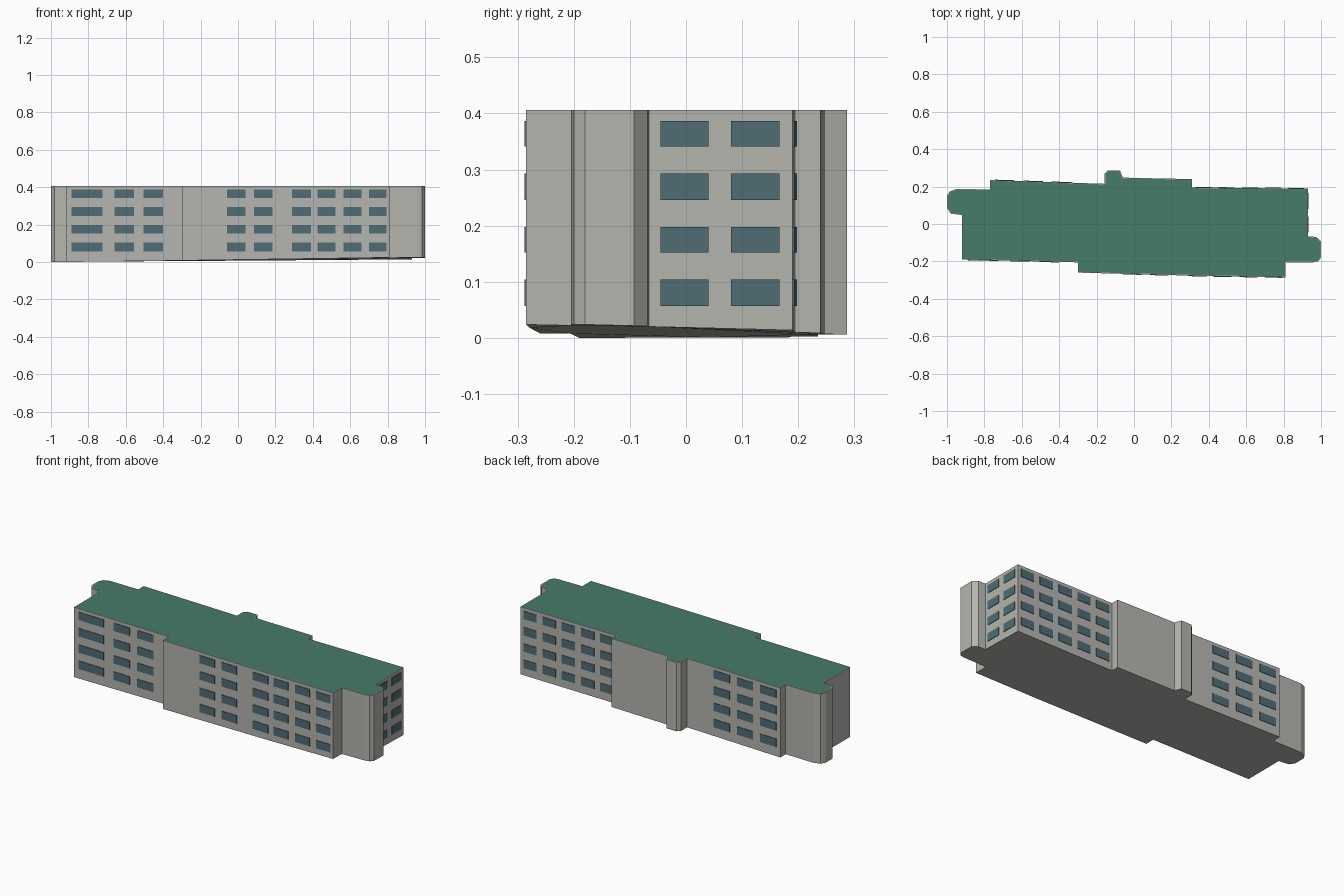
import bpy, bmesh
from mathutils import Vector

if "Cube" in bpy.data.objects:
    bpy.data.objects.remove(bpy.data.objects["Cube"])


def material(name, rgb):
    m = bpy.data.materials.new(name)
    m.diffuse_color = (*rgb, 1)
    m.use_nodes = True
    m.node_tree.nodes["Principled BSDF"].inputs["Base Color"].default_value = m.diffuse_color
    return m


WALL = material("grey wall", (0.46, 0.46, 0.43))
COPING = material("pale coping", (0.50, 0.44, 0.36))
ROOF = material("green roof", (0.062, 0.20, 0.145))
GLASS = material("blue glass", (0.082, 0.15, 0.178))

TOP = 0.406
# Footprint, counterclockwise from the front left corner
OUTLINE = [
    (-0.92, -0.19), (-0.30, -0.205), (-0.30, -0.26), (0.41, -0.279), (0.81, -0.285),
    (0.81, -0.205), (0.957, -0.205), (0.985, -0.20), (1.0, -0.18), (1.0, -0.093),
    (0.975, -0.069), (0.93, -0.066),
    (0.93, 0.19), (0.31, 0.195), (0.31, 0.24), (-0.06, 0.248), (-0.075, 0.287),
    (-0.14, 0.287), (-0.157, 0.27), (-0.157, 0.215), (-0.77, 0.235), (-0.77, 0.185),
    (-0.95, 0.187), (-0.985, 0.175), (-1.0, 0.15), (-1.0, 0.085), (-0.98, 0.055),
    (-0.92, 0.048),
]


def ground(x, y):
    # Base follows gently sloping ground
    return max(0.0, 0.0095 + 0.0097 * x - y * (0.01 + 0.016 * x))


def finish(bm, name, mats):
    me = bpy.data.meshes.new(name)
    bm.to_mesh(me)
    bm.free()
    for m in mats:
        me.materials.append(m)
    ob = bpy.data.objects.new(name, me)
    bpy.context.collection.objects.link(ob)


# Building block with an inset roof
bm = bmesh.new()
low = [bm.verts.new((x, y, ground(x, y))) for x, y in OUTLINE]
high = [bm.verts.new((x, y, TOP)) for x, y in OUTLINE]
n = len(OUTLINE)
for i in range(n):
    j = (i + 1) % n
    bm.faces.new((low[i], low[j], high[j], high[i]))
bm.faces.new(low[::-1])
roof = bm.faces.new(high)
bm.normal_update()
rim = bmesh.ops.inset_region(bm, faces=[roof], thickness=0.005)["faces"]
for f in rim:
    f.material_index = 1
roof.material_index = 2
finish(bm, "building", [WALL, COPING, ROOF])

# Window plates: (name, wall start, wall end, axis of spans, spans)
ROWS = [(0.057, 0.104), (0.152, 0.198), (0.246, 0.293), (0.341, 0.387)]
WALLS = [
    ("front_left_windows", 0, 1, 0, [(-0.89, -0.725), (-0.66, -0.555), (-0.505, -0.40)]),
    ("front_centre_windows", 2, 3, 0, [(-0.06, 0.04), (0.085, 0.185), (0.29, 0.39)]),
    ("front_right_windows", 3, 4, 0, [(0.425, 0.52), (0.565, 0.66), (0.70, 0.795)]),
    ("right_windows", 11, 12, 1, [(-0.045, 0.04), (0.08, 0.167)]),
    ("back_right_windows", 12, 13, 0,
     [(0.91 - 0.124 * k, 0.825 - 0.124 * k) for k in range(5)]),
    ("back_left_windows", 19, 20, 0,
     [(-0.335 - 0.152 * k, -0.44 - 0.152 * k) for k in range(3)]),
]
for name, ia, ib, axis, spans in WALLS:
    a, b = Vector(OUTLINE[ia]), Vector(OUTLINE[ib])
    d = (b - a).normalized()
    out = Vector((d.y, -d.x)) * 0.003
    bm = bmesh.new()
    for s0, s1 in spans:
        p, q = (a + (b - a) * ((s - a[axis]) / (b[axis] - a[axis])) for s in (s0, s1))
        for z0, z1 in ROWS:
            ring = [(p, z0), (q, z0), (q, z1), (p, z1)]
            inner = [bm.verts.new((*(v - out * 0.5), z)) for v, z in ring]
            outer = [bm.verts.new((*(v + out), z)) for v, z in ring]
            bm.faces.new(outer)
            bm.faces.new(inner[::-1])
            for i in range(4):
                j = (i + 1) % 4
                bm.faces.new((inner[i], inner[j], outer[j], outer[i]))
    bmesh.ops.recalc_face_normals(bm, faces=bm.faces[:])
    finish(bm, name, [GLASS])
